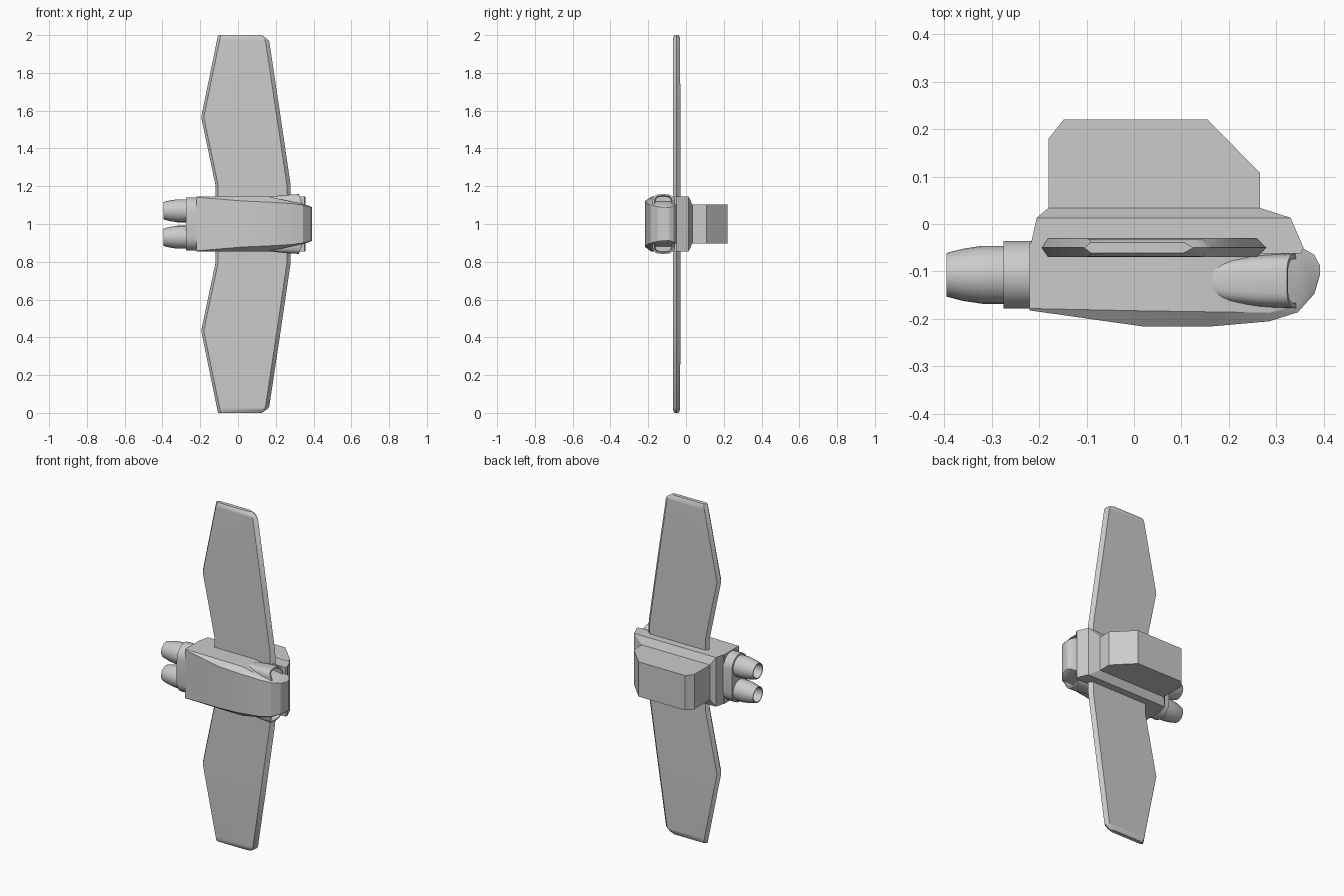
import bpy, bmesh
from math import sin, cos, pi, radians

if "Cube" in bpy.data.objects:
    bpy.data.objects.remove(bpy.data.objects["Cube"])

ZC = 1.0  # the craft is mirrored above and below this height


def loft(name, rings, smooth=None):
    """Skin a list of equal-length closed rings and cap both ends."""
    bm = bmesh.new()
    vr = [[bm.verts.new(p) for p in r] for r in rings]
    n = len(rings[0])
    for a, b in zip(vr, vr[1:]):
        for i in range(n):
            j = (i + 1) % n
            bm.faces.new((a[i], a[j], b[j], b[i]))
    bm.faces.new(vr[0])
    bm.faces.new(vr[-1])
    bmesh.ops.recalc_face_normals(bm, faces=bm.faces)
    me = bpy.data.meshes.new(name)
    bm.to_mesh(me)
    bm.free()
    ob = bpy.data.objects.new(name, me)
    bpy.context.collection.objects.link(ob)
    if smooth:
        bpy.ops.object.select_all(action='DESELECT')
        ob.select_set(True)
        bpy.context.view_layer.objects.active = ob
        bpy.ops.object.shade_smooth_by_angle(angle=radians(smooth))
    return ob


# Front hull: x, back y, shoulder y, face y, side half-width, face half-width
hull = [(-0.22, -0.04, -0.178, -0.182, .145, .142),
        (0.02, -0.04, -0.183, -0.216, .145, .122),
        (0.16, -0.04, -0.185, -0.216, .145, .116),
        (0.285, -0.04, -0.187, -0.205, .118, .108),
        (0.345, -0.045, -0.172, -0.186, .106, .100),
        (0.38, -0.065, -0.135, -0.147, .095, .091),
        (0.392, -0.088, -0.102, -0.106, .088, .086)]
loft("front_hull", [[(x, yb, ZC + w), (x, ys, ZC + w), (x, yf, ZC + wf),
                     (x, yf, ZC - wf), (x, ys, ZC - w), (x, yb, ZC - w)]
                    for x, yb, ys, yf, w, wf in hull], 25)

# Rear slab with a chamfered back: y, x range, half-width
slab = [(-0.062, -0.22, 0.352, .145), (-0.05, -0.219, 0.357, .145),
        (0.013, -0.205, 0.33, .145), (0.034, -0.18, 0.265, .1025)]
loft("rear_slab", [[(a, y, ZC - w), (b, y, ZC - w), (b, y, ZC + w), (a, y, ZC + w)]
                   for y, a, b, w in slab])

# Back pack: side profile extruded across the height
pack = [(-0.18, 0.03), (-0.18, 0.18), (-0.148, 0.22),
        (0.155, 0.22), (0.265, 0.108), (0.265, 0.03)]
loft("back_pack", [[(x, y, ZC + s * .1025) for x, y in pack] for s in (-1, 1)])

# Engine mount: rounded block holding both nozzles
EY, EH = -0.107, 0.07
stadium = []
for s in (1, -1):
    for i in range(13):
        a = pi * i / 12
        stadium.append((EY + s * .0715 * cos(a), ZC + s * (EH + .0715 * sin(a))))
loft("engine_mount", [[(x, y, z) for y, z in stadium] for x in (-0.275, -0.21)], 35)

# Nozzle rings: x, radius (the last ones form the hollow)
nozzle = [(-0.27, .061), (-0.32, .061), (-0.36, .055), (-0.395, .046),
          (-0.395, .041), (-0.34, .036)]
# Wing stations: distance from centre, trailing x, leading x, half thickness
wing = [(.10, -.12, .28, .02), (.21, -.12, .278, .02), (.565, -.195, .226, .02),
        (.97, -.112, .165, .019), (.985, -.109, .148, .018), (1.0, -.105, .125, .011)]
# Intake stations: x, half-width, top height, slant of the mouth, inner height
intake = [(.155, .036, .143, 0, .09), (.20, .048, .149, 0, .09),
          (.26, .055, .155, 0, .09), (.322, .058, .158, .024, .09),
          (.324, .047, .150, .02, .101), (.285, .043, .145, 0, .105)]


def arch(x, hy, ht, slant, hb, s):
    pts = []
    for i in range(15):
        a = pi * i / 14
        c, v = cos(a), sin(a)
        y = -0.12 + hy * (1 if c > 0 else -1) * abs(c) ** .55
        k = abs(v) ** .6 if 0 < i < 14 else 0
        pts.append((x + slant * (1 - k), y, ZC + s * (hb + (ht - hb) * k)))
    return pts


for s, side in ((1, "upper"), (-1, "lower")):
    loft(side + "_nozzle", [[(x, EY + r * cos(i * pi / 12), ZC + s * EH + r * sin(i * pi / 12))
                             for i in range(24)] for x, r in nozzle], 30)
    loft(side + "_wing", [[(a, -.05, ZC + s * h), (a + .014, -.05 + t, ZC + s * h),
                           (b - .02, -.05 + t, ZC + s * h), (b, -.05, ZC + s * h),
                           (b - .02, -.05 - t, ZC + s * h), (a + .014, -.05 - t, ZC + s * h)]
                          for h, a, b, t in wing], 40)
    loft(side + "_intake", [arch(*p, s) for p in intake], 35)
